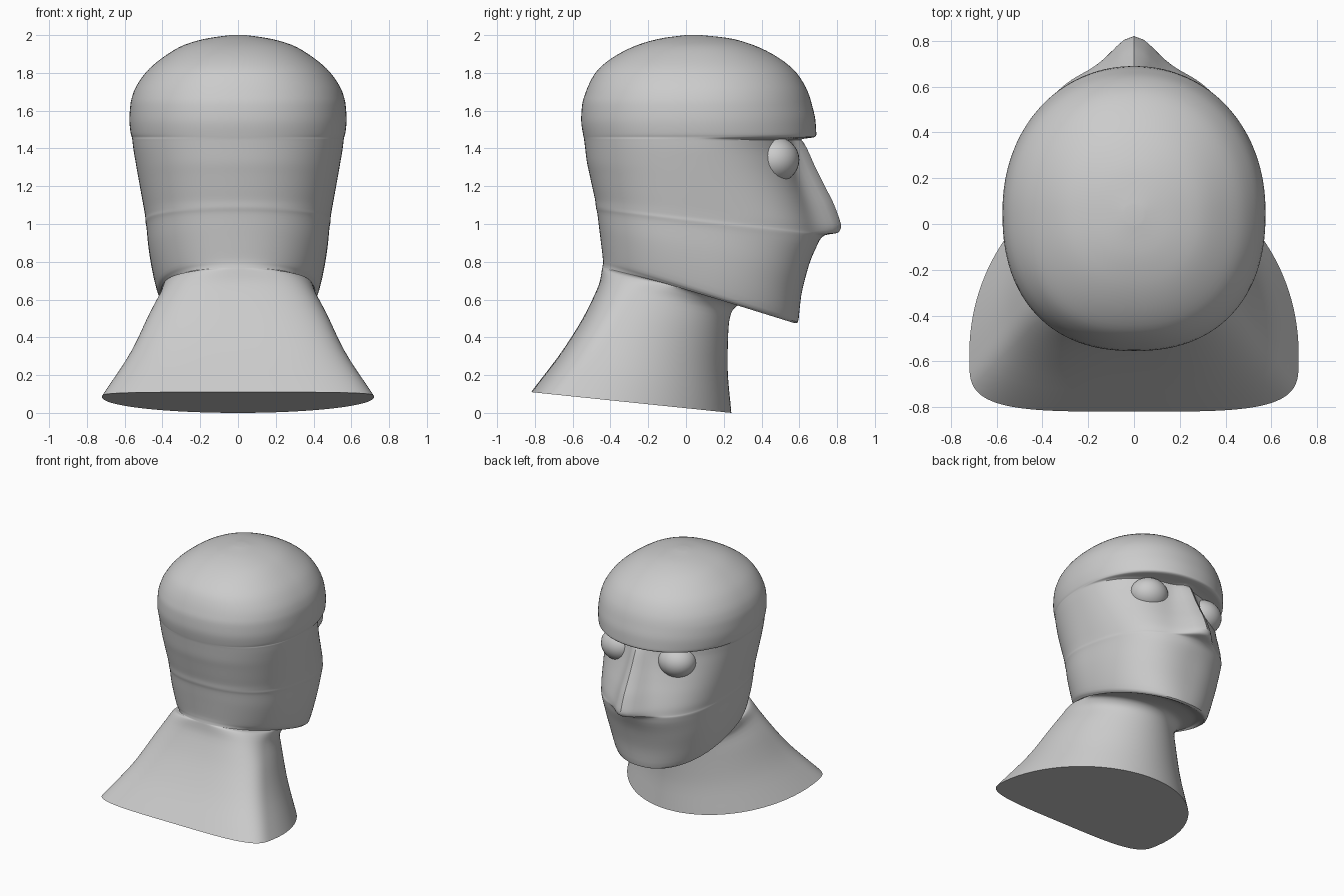
import bpy, bmesh, math

if "Cube" in bpy.data.objects:
    bpy.data.objects.remove(bpy.data.objects["Cube"], do_unlink=True)

SEGMENTS = 128
STEPS = 4

grey = bpy.data.materials.new("plain grey")
grey.use_nodes = True
color = (0.6, 0.6, 0.6, 1)
grey.diffuse_color = color
grey.node_tree.nodes["Principled BSDF"].inputs["Base Color"].default_value = color

# Each station: front z, back z, front y, back y, half width, y of widest point,
# front roundness, back roundness, nose height
neck = [
    (0, .11, .24, -.82, .72, -.57, 2, 4, 0),
    (.25, .35, .22, -.64, .565, -.4, 2, 3.5, 0),
    (.45, .55, .225, -.52, .47, -.3, 2, 3, 0),
    (.54, .7, .245, -.455, .405, -.2, 2, 2.8, 0),
    (.575, .76, .3, -.445, .395, -.08, 2, 2.5, 0),
]

# Face: front z, back z, front y, back y, half width, front roundness, nose height
face = [
    (.545, .77, .45, -.443, .4, 2.1, 0),
    (.475, .79, .575, -.44, .41, 2.2, 0),
    (.48, .81, .592, -.44, .425, 2.2, 0),
    (.62, .9, .61, -.45, .455, 2.4, 0),
    (.78, .98, .65, -.46, .475, 2.5, 0),
    (.9, 1.06, .69, -.47, .485, 2.5, .01),
    (.94, 1.08, .695, -.475, .49, 2.5, .04),
    (.955, 1.09, .69, -.477, .49, 2.5, .115),
    (1, 1.12, .68, -.48, .495, 2.5, .14),
    (1.1, 1.19, .65, -.495, .51, 2.4, .135),
    (1.2, 1.26, .615, -.51, .525, 2.3, .12),
    (1.3, 1.33, .585, -.525, .54, 2.2, .1),
    (1.4, 1.41, .565, -.535, .555, 2.1, .075),
    (1.445, 1.45, .56, -.54, .56, 2.1, .05),
]

# Cranium from the brow up: z, front y, back y, half width
cranium = [
    (1.46, .68, -.542, .562), (1.475, .69, -.545, .567), (1.55, .685, -.555, .575),
    (1.63, .667, -.55, .57), (1.7, .645, -.53, .552), (1.8, .585, -.48, .49),
    (1.88, .49, -.39, .4), (1.95, .35, -.25, .28), (1.985, .22, -.12, .15),
    (2, .08, 0, .04),
]

stations = list(neck)
stations += [(a, b, f, k, w, 0.04, n, 2.3, nose) for a, b, f, k, w, n, nose in face]
stations += [(z, z, f, k, w, 0.05, 2.1, 2.3, 0) for z, f, k, w in cranium]


def slope(values, i):
    """Tangent that never overshoots the neighbouring values."""
    if i == 0 or i == len(values) - 1:
        return 0 if i else values[1] - values[0]
    a, b = values[i] - values[i - 1], values[i + 1] - values[i]
    return 2 * a * b / (a + b) if a * b > 0 else 0


def smooth(values):
    """Refine one column of the stations."""
    out = []
    for i in range(len(values) - 1):
        p, q = values[i], values[i + 1]
        m, n = slope(values, i), slope(values, i + 1)
        for s in range(STEPS):
            t = s / STEPS
            h = t * t * (3 - 2 * t)
            out.append(p + (q - p) * h + m * t * (1 - t) ** 2 - n * t * t * (1 - t))
    return out + [values[-1]]


def ring(zf, zb, yf, yb, width, mid, nf, nb, nose):
    """Closed cross-section with separate front and back curves."""
    points = []
    for k in range(SEGMENTS):
        angle = 2 * math.pi * k / SEGMENTS
        c, s = math.cos(angle), math.sin(angle)
        power = 2 / (nf if s >= 0 else nb)
        x = math.copysign(width * abs(c) ** power, c)
        reach = yf - mid if s >= 0 else mid - yb
        y = mid + math.copysign(reach * abs(s) ** power, s)
        z = zf + (zb - zf) * (yf - y) / (yf - yb)
        # Nose ridge, narrower towards the bridge
        if s > 0 and nose > 0:
            spread = max(0.06, 0.13 - 0.13 * max(0, z - 0.95))
            y += nose * math.exp(-(x / spread) ** 2)
        points.append((x, y, z))
    return points


def finish(obj):
    obj.data.materials.append(grey)
    bpy.ops.object.select_all(action='DESELECT')
    obj.select_set(True)
    bpy.context.view_layer.objects.active = obj
    bpy.ops.object.shade_smooth_by_angle(angle=math.radians(40))


# Head and neck as one lofted skin
bm = bmesh.new()
columns = [smooth(col) for col in zip(*stations)]
rings = [[bm.verts.new(p) for p in ring(*row)] for row in zip(*columns)]
for low, high in zip(rings, rings[1:]):
    for k in range(SEGMENTS):
        j = (k + 1) % SEGMENTS
        bm.faces.new((low[k], low[j], high[j], high[k]))
bm.faces.new(rings[0][::-1])
bm.faces.new(rings[-1])
bmesh.ops.recalc_face_normals(bm, faces=bm.faces)
mesh = bpy.data.meshes.new("head_and_neck")
bm.to_mesh(mesh)
bm.free()
head = bpy.data.objects.new("head_and_neck", mesh)
bpy.context.collection.objects.link(head)
finish(head)

# Eyes set under the brow
for side, name in ((1, "left_eye"), (-1, "right_eye")):
    bpy.ops.mesh.primitive_uv_sphere_add(segments=32, ring_count=16, radius=1,
                                         location=(side * 0.25, 0.465, 1.34))
    eye = bpy.context.object
    eye.name = name
    eye.scale = (0.145, 0.135, 0.125)
    finish(eye)
